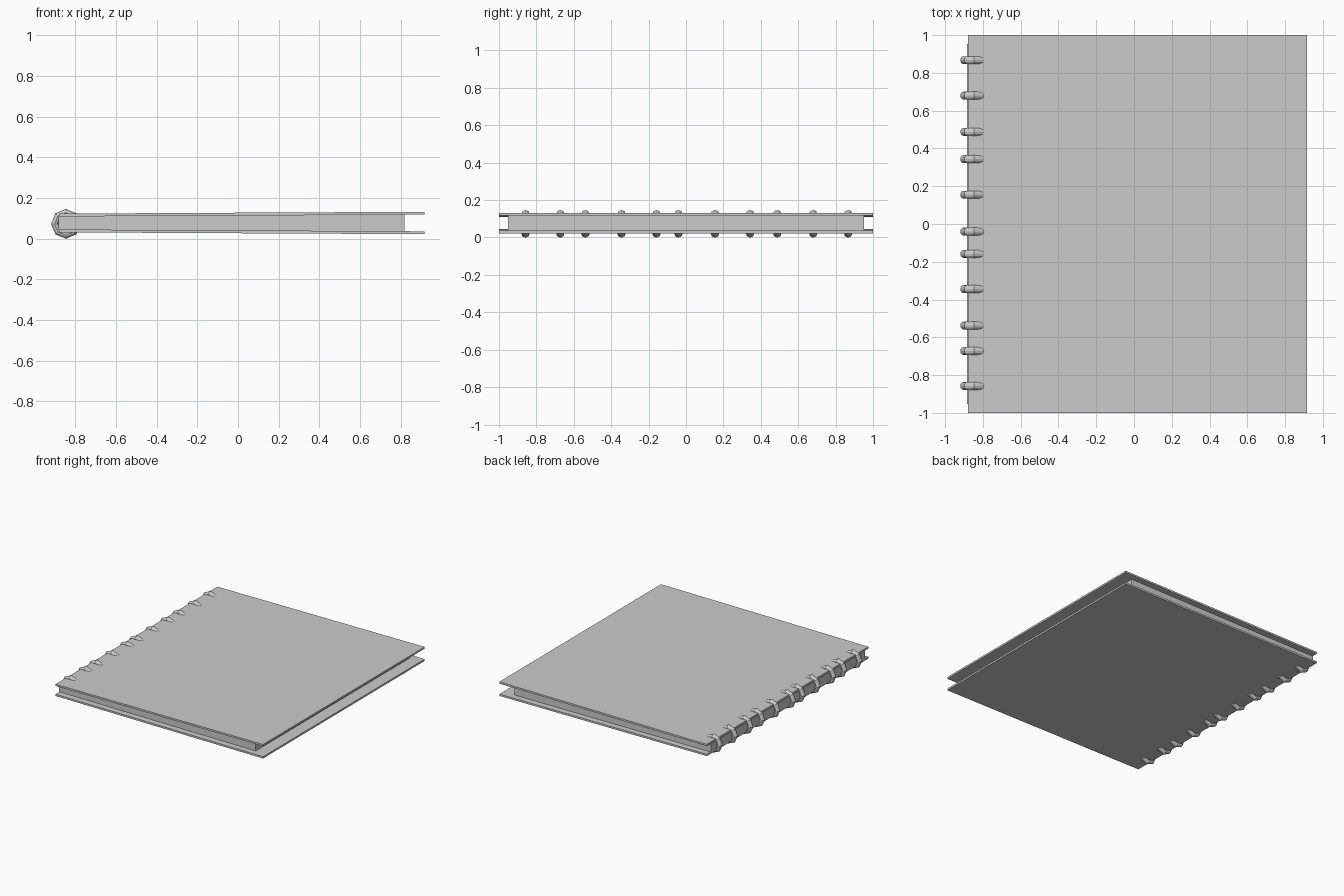
import bpy, bmesh
from math import cos, sin, pi

if "Cube" in bpy.data.objects:
    bpy.data.objects.remove(bpy.data.objects["Cube"])

CENTRE_Z = 0.073
RING_Y = [0.867, 0.68, 0.488, 0.343, 0.155, -0.04,
          -0.158, -0.345, -0.538, -0.672, -0.858]


def add_object(name, bm):
    bmesh.ops.recalc_face_normals(bm, faces=bm.faces)
    mesh = bpy.data.meshes.new(name)
    bm.to_mesh(mesh)
    bm.free()
    obj = bpy.data.objects.new(name, mesh)
    bpy.context.collection.objects.link(obj)
    return obj


def slab(name, profile, half_y):
    """Extrude an x-z outline along y."""
    bm = bmesh.new()
    face = bm.faces.new([bm.verts.new((x, -half_y, z)) for x, z in profile])
    ext = bmesh.ops.extrude_face_region(bm, geom=[face])["geom"]
    verts = [v for v in ext if isinstance(v, bmesh.types.BMVert)]
    bmesh.ops.translate(bm, verts=verts, vec=(0, 2 * half_y, 0))
    return add_object(name, bm)


def ring(name, y, cx=-0.8465, cz=CENTRE_Z, major=0.055, minor=0.018, width=0.021,
         segs=8, sides=12):
    """Eight-sided binding ring lying in the x-z plane."""
    bm = bmesh.new()
    loops = []
    for i in range(segs):
        a = 2 * pi * i / segs
        loop = []
        for j in range(sides):
            b = 2 * pi * j / sides
            r = major + minor * cos(b)
            loop.append(bm.verts.new((cx + r * cos(a), y + width * sin(b), cz + r * sin(a))))
        loops.append(loop)
    for i in range(segs):
        p, q = loops[i], loops[(i + 1) % segs]
        for j in range(sides):
            k = (j + 1) % sides
            bm.faces.new((p[j], q[j], q[k], p[k]))
    return add_object(name, bm)


# Covers, opening slightly away from the spine
MID = CENTRE_Z + 0.004
for name, s in (("front_cover", 1), ("back_cover", -1)):
    slab(name, [(-0.88, MID + s * 0.032), (0.917, MID + s * 0.041),
                (0.917, MID + s * 0.055), (-0.88, MID + s * 0.046)], 1.0)

# Page block, filling the space between the covers
slab("pages", [(-0.884, MID - 0.033), (0.82, MID - 0.041),
               (0.82, MID + 0.041), (-0.884, MID + 0.033)], 0.952)

# Binding rings along the spine
for n, y in enumerate(RING_Y):
    ring(f"binding_ring_{n + 1}", y)
